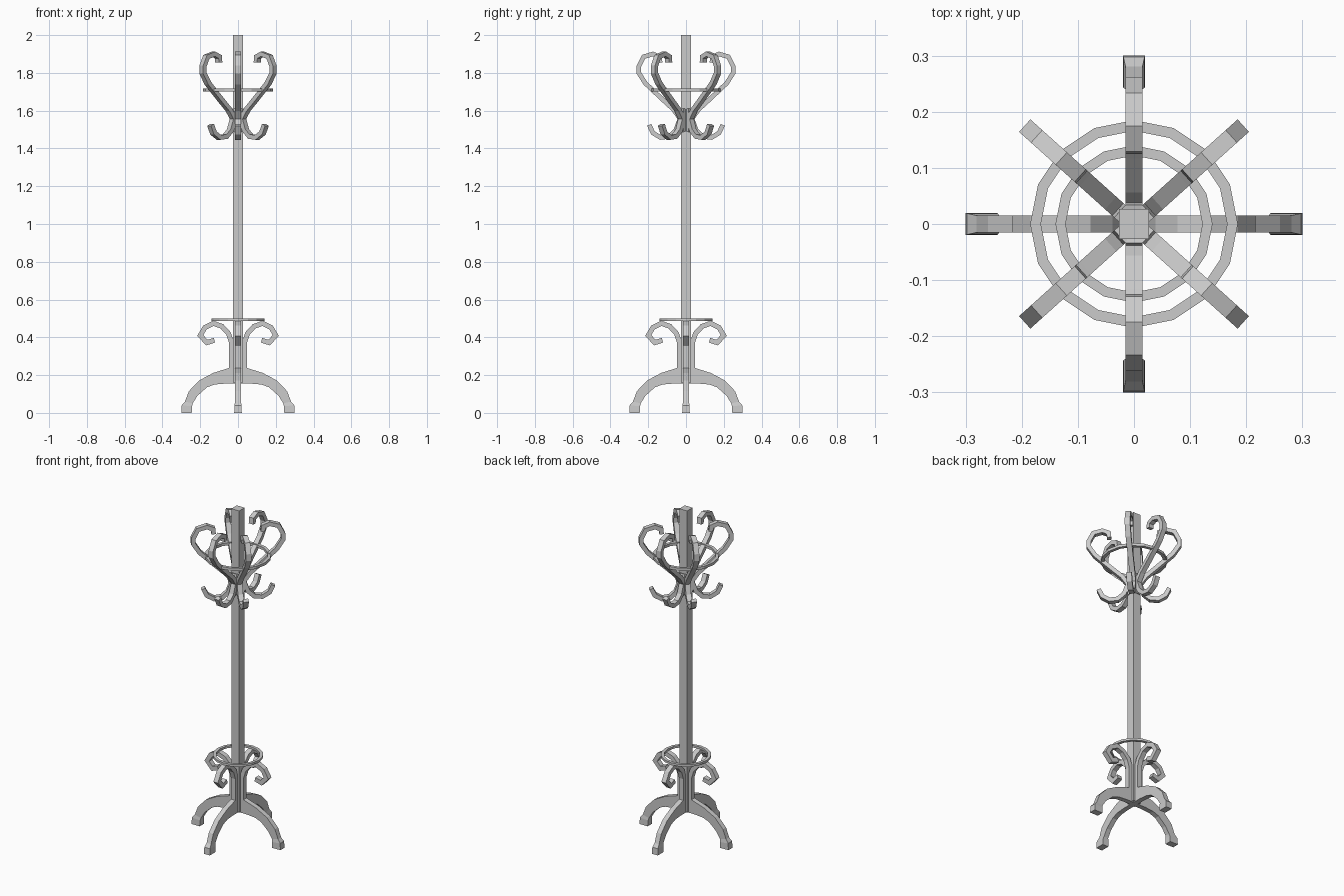
import bpy, bmesh
from math import radians, cos, sin, pi
from mathutils import Matrix, Vector

if "Cube" in bpy.data.objects:
    bpy.data.objects.remove(bpy.data.objects["Cube"])


def finish(name, bm, angle=0):
    bmesh.ops.recalc_face_normals(bm, faces=bm.faces)
    bm.transform(Matrix.Rotation(radians(angle), 4, "Z"))
    mesh = bpy.data.meshes.new(name)
    bm.to_mesh(mesh)
    bm.free()
    obj = bpy.data.objects.new(name, mesh)
    bpy.context.collection.objects.link(obj)
    return obj


def strip(name, stations, angle):
    """Loft rectangles; a station is an (r, z) pair for each edge plus a width."""
    bm = bmesh.new()
    rings = []
    for (r1, z1), (r2, z2), w in stations:
        h = w / 2
        corners = [(r1, -h, z1), (r1, h, z1), (r2, h, z2), (r2, -h, z2)]
        rings.append([bm.verts.new(c) for c in corners])
    for a, b in zip(rings, rings[1:]):
        for i in range(4):
            j = (i + 1) % 4
            bm.faces.new((a[i], a[j], b[j], b[i]))
    bm.faces.new(rings[0])
    bm.faces.new(rings[-1])
    return finish(name, bm, angle)


def bent(path, thick, width):
    """Give a centre line an even thickness with mitred bends."""
    pts = [Vector(p) for p in path]
    out = []
    for i, p in enumerate(pts):
        d1 = (p - pts[max(i - 1, 0)]).normalized()
        d2 = (pts[min(i + 1, len(pts) - 1)] - p).normalized()
        t = (d1 + d2).normalized()
        ref = d1 if d1.length else d2
        n = Vector((-t.y, t.x)) * (thick / 2 / max(t.dot(ref), 0.6))
        out.append((p + n, p - n, width))
    return out


def ring(name, outer, inner, z, height, sides=16):
    bm = bmesh.new()
    section = [(inner, z - height / 2), (outer, z - height / 2),
               (outer, z + height / 2), (inner, z + height / 2)]
    loops = [[bm.verts.new((r * cos(2 * pi * k / sides), r * sin(2 * pi * k / sides), h))
              for r, h in section] for k in range(sides)]
    for k in range(sides):
        a, b = loops[k], loops[(k + 1) % sides]
        for i in range(4):
            j = (i + 1) % 4
            bm.faces.new((a[i], a[j], b[j], b[i]))
    return finish(name, bm)


# Square centre post
bm = bmesh.new()
bmesh.ops.create_cube(bm, size=1)
bm.transform(Matrix.Translation((0, 0, 1.08)) @ Matrix.Diagonal((0.053, 0.053, 1.84, 1)))
finish("post", bm)

# Coat arms and the small hooks below them
arm = bent([(0.022, 1.49), (0.034, 1.56), (0.065, 1.605), (0.125, 1.66), (0.215, 1.745),
            (0.25, 1.80), (0.25, 1.835), (0.225, 1.885), (0.175, 1.90), (0.14, 1.885),
            (0.137, 1.855)], 0.024, 0.03)
small = bent([(0.022, 1.61), (0.033, 1.555), (0.055, 1.495), (0.09, 1.463), (0.135, 1.458),
              (0.175, 1.482), (0.195, 1.525)], 0.024, 0.03)
for i, angle in enumerate((42, 90, 138, 222, 270, 318), 1):
    strip(f"coat_arm_{i}", arm, angle)
    strip(f"small_hook_{i}", small, angle)

# Hoops
ring("upper_hoop", 0.185, 0.166, 1.71, 0.016)
ring("lower_hoop", 0.14, 0.122, 0.492, 0.013)

# Curled umbrella supports and arched legs
support = bent([(0.034, 0.16), (0.034, 0.37), (0.05, 0.42), (0.085, 0.458), (0.13, 0.474),
                (0.175, 0.452), (0.2, 0.41), (0.165, 0.372), (0.125, 0.385)], 0.026, 0.03)
leg = [((0, 0.24), (0, 0.155), 0.03),
       ((0.047, 0.238), (0.07, 0.155), 0.03),
       ((0.13, 0.212), (0.125, 0.15), 0.03),
       ((0.205, 0.172), (0.165, 0.135), 0.03),
       ((0.26, 0.115), (0.215, 0.09), 0.03),
       ((0.281, 0.06), (0.24, 0.05), 0.03),
       ((0.298, 0.04), (0.243, 0.035), 0.038),
       ((0.3, 0), (0.245, 0), 0.04)]
for i in range(4):
    strip(f"umbrella_support_{i + 1}", support, i * 90)
    strip(f"leg_{i + 1}", leg, i * 90)
